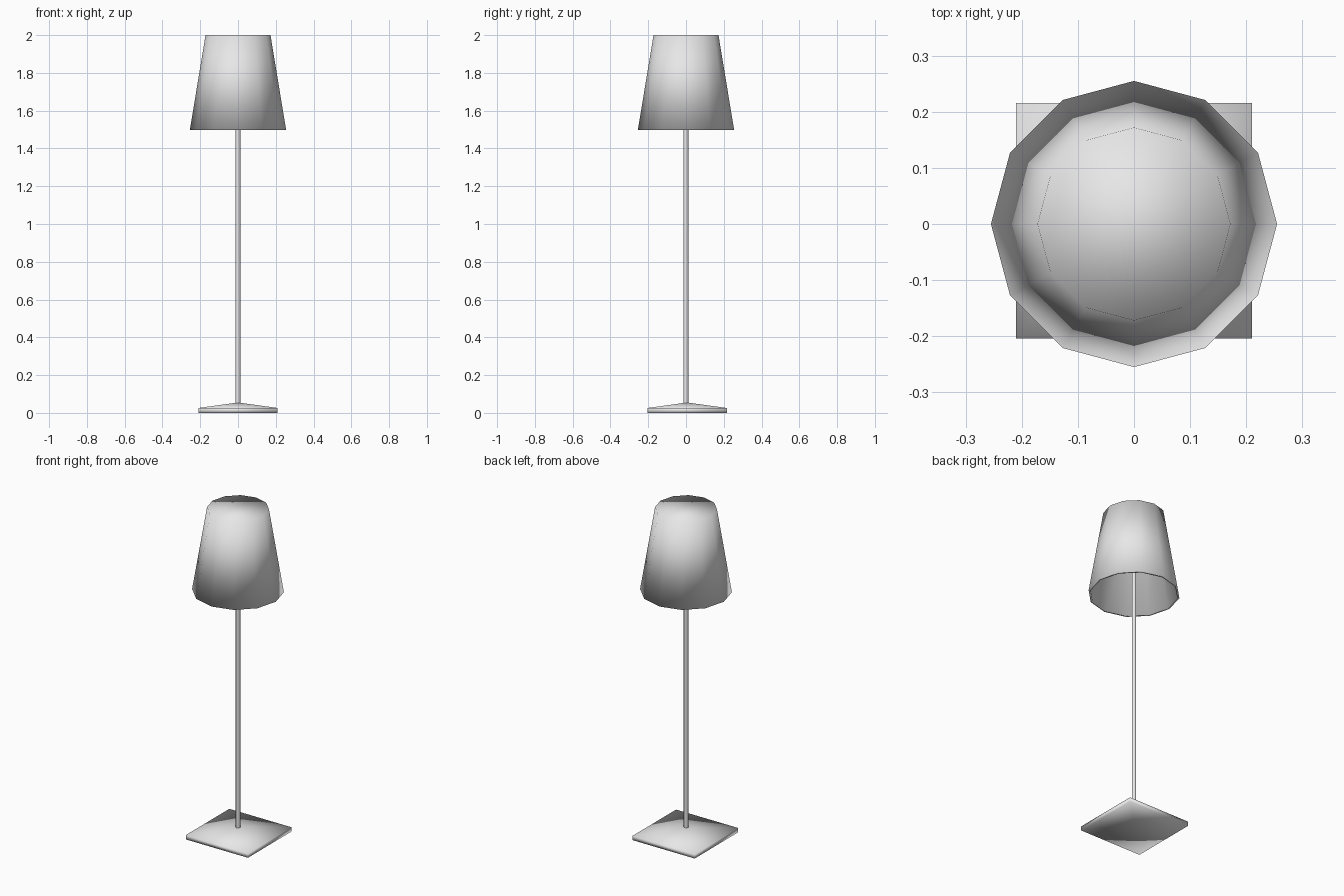
import bpy
import bmesh
from math import cos, sin, pi, sqrt

cube = bpy.data.objects.get("Cube")
if cube:
    bpy.data.objects.remove(cube, do_unlink=True)

# Single light grey finish
grey = bpy.data.materials.new("light_grey")
grey.use_nodes = True
colour = (0.8, 0.8, 0.8, 1.0)
grey.diffuse_color = colour
grey.node_tree.nodes["Principled BSDF"].inputs["Base Color"].default_value = colour


def lathe(name, profile, sides, turn=0.0, y=0.0, caps=True):
    """Spin a (radius, height) profile; a zero radius makes a single point."""
    bm = bmesh.new()
    rings = []
    for radius, z in profile:
        count = sides if radius > 0 else 1
        rings.append([
            bm.verts.new((radius * cos(turn + 2 * pi * i / sides),
                          radius * sin(turn + 2 * pi * i / sides), z))
            for i in range(count)])
    for low, high in zip(rings, rings[1:]):
        for i in range(sides):
            j = (i + 1) % sides
            corners = [low[i % len(low)], low[j % len(low)],
                       high[j % len(high)], high[i % len(high)]]
            bm.faces.new(list(dict.fromkeys(corners)))
    if caps:
        for ring in (rings[0], rings[-1]):
            if len(ring) > 1:
                bm.faces.new(ring)
    bmesh.ops.recalc_face_normals(bm, faces=bm.faces)
    for face in bm.faces:
        face.smooth = True
    mesh = bpy.data.meshes.new(name)
    bm.to_mesh(mesh)
    bm.free()
    mesh.materials.append(grey)
    obj = bpy.data.objects.new(name, mesh)
    obj.location.y = y
    bpy.context.collection.objects.link(obj)
    return obj


# Square base: a shallow hollow pyramid with a thin upright rim
corner = 0.21 * sqrt(2)
lathe("base", [(0, 0.03), (corner, 0), (corner, 0.026), (0, 0.055)],
      sides=4, turn=pi / 4, y=0.006)

# Slim pole, its ends buried in the base and the shade top
lathe("pole", [(0.013, 0.04), (0.013, 1.992)], sides=8, turn=pi / 8, caps=False)

# Twelve-sided shade: inner wall, bottom rim, outer wall, closed top
lathe("shade", [(0.162, 1.985), (0.243, 1.497), (0.255, 1.497), (0.172, 2.0)],
      sides=12)
